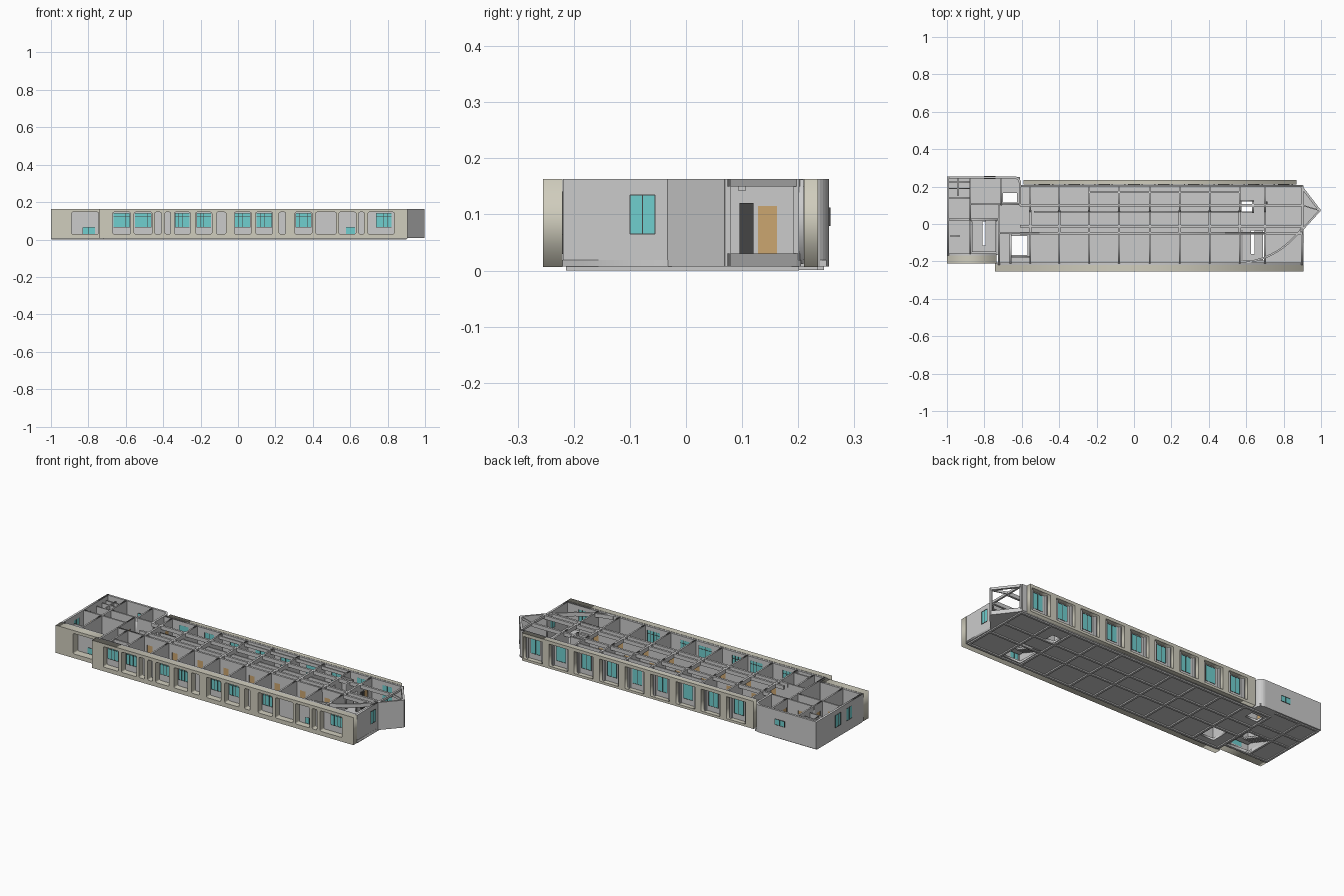
import bpy, bmesh, math

if "Cube" in bpy.data.objects:
    bpy.data.objects.remove(bpy.data.objects["Cube"])

TOP = 0.163


def mat(name, c):
    m = bpy.data.materials.new(name)
    m.diffuse_color = (*c, 1)
    m.use_nodes = True
    m.node_tree.nodes["Principled BSDF"].inputs["Base Color"].default_value = m.diffuse_color
    return m


CREAM = mat("cream_render", (0.63, 0.61, 0.51))
TEAL = mat("teal_glass", (0.16, 0.62, 0.62))
WOOD = mat("wood_door", (0.60, 0.38, 0.16))
DARK = mat("dark_metal", (0.06, 0.06, 0.06))


def mesh_obj(name, bm, m=None):
    bmesh.ops.recalc_face_normals(bm, faces=bm.faces[:])
    me = bpy.data.meshes.new(name)
    bm.to_mesh(me)
    bm.free()
    ob = bpy.data.objects.new(name, me)
    bpy.context.collection.objects.link(ob)
    if m:
        me.materials.append(m)
    return ob


def box(name, x0, x1, y0, y1, z0, z1, m=None):
    bm = bmesh.new()
    bmesh.ops.create_cube(bm, size=1)
    for v in bm.verts:
        v.co = ((x0 + x1) / 2 + v.co.x * (x1 - x0), (y0 + y1) / 2 + v.co.y * (y1 - y0),
                (z0 + z1) / 2 + v.co.z * (z1 - z0))
    return mesh_obj(name, bm, m)


def span(name, axis, u0, u1, c, t, z0, z1, m=None):
    """Box running along axis, centred at c on the other one."""
    if axis == 'x':
        return box(name, u0, u1, c - t / 2, c + t / 2, z0, z1, m)
    return box(name, c - t / 2, c + t / 2, u0, u1, z0, z1, m)


def rect(u0, u1, v0, v1, r=0.0):
    if r == 0:
        return [(u0, v0), (u1, v0), (u1, v1), (u0, v1)]
    pts = []
    for cx, cy, a in ((u1 - r, v0 + r, -90), (u1 - r, v1 - r, 0), (u0 + r, v1 - r, 90), (u0 + r, v0 + r, 180)):
        pts += [(cx + r * math.cos(math.radians(a + k * 30)), cy + r * math.sin(math.radians(a + k * 30)))
                for k in range(4)]
    return pts


def panel(name, axis, c, t, outline, holes, m=None):
    """Flat plate with holes: 'x'/'y' = wall along that axis, 'z' = slab."""
    cu = bpy.data.curves.new(name, 'CURVE')
    cu.dimensions, cu.fill_mode, cu.extrude = '2D', 'BOTH', t / 2
    for loop in [outline] + holes:
        s = cu.splines.new('POLY')
        s.points.add(len(loop) - 1)
        for p, q in zip(s.points, loop):
            p.co = (q[0], q[1], 0, 1)
        s.use_cyclic_u = True
    tmp = bpy.data.objects.new(name + "_curve", cu)
    bpy.context.collection.objects.link(tmp)
    bpy.context.view_layer.update()
    me = bpy.data.meshes.new_from_object(tmp.evaluated_get(bpy.context.evaluated_depsgraph_get()))
    bpy.data.objects.remove(tmp)
    ob = bpy.data.objects.new(name, me)
    bpy.context.collection.objects.link(ob)
    h = math.pi / 2
    ob.rotation_euler = {'x': (h, 0, 0), 'y': (h, 0, h), 'z': (0, 0, 0)}[axis]
    ob.location = {'x': (0, c, 0), 'y': (c, 0, 0), 'z': (0, 0, c)}[axis]
    me.materials.clear()
    if m:
        me.materials.append(m)
    return ob


def ribbon(name, pts, t, z0, z1):
    """Wall or beam following a plan path."""
    bm = bmesh.new()
    rows = []
    for i, p in enumerate(pts):
        a, b = pts[max(i - 1, 0)], pts[min(i + 1, len(pts) - 1)]
        d = math.hypot(b[0] - a[0], b[1] - a[1])
        n = (-(b[1] - a[1]) / d * t / 2, (b[0] - a[0]) / d * t / 2)
        rows.append([bm.verts.new((p[0] + s * n[0], p[1] + s * n[1], z))
                     for s, z in ((1, z0), (1, z1), (-1, z1), (-1, z0))])
    for r, q in zip(rows, rows[1:]):
        for k in range(4):
            bm.faces.new((r[k], r[(k + 1) % 4], q[(k + 1) % 4], q[k]))
    bm.faces.new(rows[0])
    bm.faces.new(rows[-1])
    return mesh_obj(name, bm)


def window(axis, u0, u1, z0, z1, c, panes=2, transom=False, t=0.009):
    span("window_glass", axis, u0, u1, c, t, z0, z1, TEAL)
    for k in range(panes + 1):
        u = u0 + (u1 - u0) * k / panes
        span("window_mullion", axis, u - 0.0008, u + 0.0008, c, t + 0.003, z0, z1, DARK)
    for z in [z0, z1] + ([z0 + 0.75 * (z1 - z0)] if transom else []):
        span("window_rail", axis, u0, u1, c, t + 0.003, z - 0.0008, z + 0.0008, DARK)


def wall(name, axis, u0, u1, c, doors=(), t=0.009, top=TOP, z0=0.012, m=WOOD):
    """Partition with door openings (centre positions) and door leaves."""
    w = 0.017
    panel(name, axis, c, t, rect(u0, u1, z0, top), [rect(d - w, d + w, 0.021, 0.115) for d in doors])
    for d in doors:
        span("door_leaf", axis, d - w, d + w, c, t * 0.5, 0.021, 0.115, m)


def stair(x0, x1, y0, y1, slot):
    """Two flights with a mid landing; y0 is the entry side."""
    n, ym, mid = 8, y1 + 0.035, 0.06
    xm = (x0 + x1) / 2
    for a, b, lo, hi in ((x0, xm - slot, 0.012, mid), (xm + slot, x1, 0.11, mid)):
        for k in range(n):
            ya, yb = (y0 + (ym - y0) * j / n for j in (k, k + 1))
            z = lo + (hi - lo) * (k + 0.5) / n
            box("stair_step", a, b, yb, ya, z - 0.01, z)
    box("stair_landing", x0, x1, y1, ym, mid - 0.008, mid)


# floor slabs with stair and shaft openings
panel("main_floor", 'z', 0.013, 0.012, rect(-0.72, 0.905, -0.22, 0.205),
      [rect(0.575, 0.695, -0.195, -0.035), rect(0.575, 0.63, 0.065, 0.12),
       rect(-0.655, -0.57, -0.165, -0.065), rect(-0.70, -0.625, 0.115, 0.165)])
panel("wing_floor", 'z', 0.013, 0.012, rect(-0.998, -0.72, -0.165, 0.25), [rect(-0.87, -0.735, -0.15, 0.02)])
box("wing_floor_back", -0.72, -0.61, 0.205, 0.25, 0.007, 0.019)
panel("bay_floor", 'z', 0.016, 0.018, [(0.9, -0.03), (0.992, 0.072), (0.9, 0.2)], [])

# ground beams below the slab
GRID = [-0.555, -0.4, -0.24, -0.08, 0.085, 0.245, 0.405, 0.565, 0.70, 0.895]
for x in GRID + [-0.715]:
    box("ground_beam_cross", x - 0.006, x + 0.006, -0.21, 0.2, 0, 0.01)
for y in (-0.208, -0.05, 0.06, 0.195):
    box("ground_beam_long", -0.715, 0.9, y - 0.006, y + 0.006, 0, 0.01)
for x in (-0.99, -0.875):
    box("wing_beam_cross", x - 0.006, x + 0.006, -0.16, 0.245, 0.001, 0.01)
for y in (-0.155, 0.02, 0.105, 0.24):
    box("wing_beam_long", -0.99, -0.715, y - 0.006, y + 0.006, 0.001, 0.01)

# front facade with rounded openings
front_windows = [(-0.67, -0.575), (-0.555, -0.46), (-0.34, -0.255), (-0.225, -0.14),
                 (-0.02, 0.07), (0.095, 0.185), (0.305, 0.395), (0.735, 0.825)]
niches = [(-0.445, -0.41), (-0.39, -0.36), (-0.115, -0.065), (0.22, 0.255), (0.415, 0.525),
          (0.54, 0.63), (0.645, 0.675), (0.695, 0.835)]
panel("front_facade", 'x', -0.2375, 0.035, rect(-0.742, 0.905, 0.006, TOP),
      [rect(a, b, 0.03, 0.146, 0.007) for a, b in front_windows[:-1] + niches], CREAM)
panel("front_inner_wall", 'x', -0.213, 0.012, rect(-0.742, 0.903, 0.012, TOP - 0.001),
      [rect(a + .004, b - .004, 0.065, 0.14) for a, b in front_windows] + [rect(0.577, 0.626, 0.03, 0.065)])
for a, b in front_windows:
    window('x', a + .004, b - .004, 0.065, 0.14, -0.214, 4, True)
window('x', 0.577, 0.626, 0.03, 0.065, -0.214, 2)

# left wing front
panel("wing_facade", 'x', -0.19, 0.044, rect(-1, -0.735, 0.006, TOP),
      [rect(-0.89, -0.745, 0.03, 0.146, 0.007)], CREAM)
panel("wing_inner_wall", 'x', -0.162, 0.011, rect(-0.999, -0.735, 0.012, TOP - 0.001),
      [rect(-0.83, -0.765, 0.03, 0.065)])
window('x', -0.83, -0.765, 0.03, 0.065, -0.163, 2)
wall("wing_side_wall", 'y', -0.218, 0.1, -0.722, (0.04,))

# back facade, one opening per bay
bays = [-0.48 + 0.16 * k for k in range(9)]
panel("back_facade", 'x', 0.2225, 0.025, rect(-0.59, 0.87, 0.006, TOP),
      [rect(c - 0.06, c + 0.06, 0.02, 0.145) for c in bays], CREAM)
panel("back_inner_wall", 'x', 0.204, 0.011, rect(-0.61, 0.9, 0.012, TOP - 0.001),
      [rect(c - 0.03, c + 0.03, 0.05, 0.14) for c in bays])
for c in bays:
    window('x', c - 0.03, c + 0.03, 0.05, 0.14, 0.205, 2)
    for s in (-0.05, 0.045):
        box("back_fin", c + s - 0.004, c + s + 0.004, 0.208, 0.222, 0.02, 0.15)

# left end wall and the rounded rear corner
panel("left_end_wall", 'y', -0.994, 0.012, rect(-0.168, 0.254, 0.007, TOP),
      [rect(c - 0.025, c + 0.025, 0.065, 0.135) for c in (0.06, -0.04)])
for c in (0.06, -0.04):
    window('y', c - 0.025, c + 0.025, 0.065, 0.135, -0.995, 2)
arc = [(-0.64 + 0.03 * math.sin(a), 0.219 + 0.03 * math.cos(a)) for a in (math.pi / 16 * k for k in range(9))]
curved = ribbon("rounded_rear_wall", [(-0.999, 0.249)] + arc + [(-0.61, 0.1)], 0.012, 0.007, TOP)
window('x', -0.80, -0.74, 0.08, 0.112, 0.249, 2, t=0.014)

# left wing partitions
wall("wing_partition", 'y', 0.02, 0.245, -0.875, (0.065,))
wall("wing_partition", 'y', 0.1, 0.245, -0.71, (0.13,))
wall("wing_partition", 'y', -0.16, 0.02, -0.875)
wall("wing_partition", 'x', -0.88, -0.605, 0.105, (-0.80,))
wall("wing_partition", 'x', -0.99, -0.72, 0.024, (-0.93, -0.76))
for y in (0.225, 0.19, 0.14):
    wall("wing_low_partition", 'x', -0.99, -0.88, y, (), 0.006, 0.14)
wall("wing_low_partition", 'y', 0.15, 0.245, -0.94, (), 0.006, 0.14)
wall("wing_low_partition", 'x', -0.985, -0.93, -0.065, (), 0.006, 0.12)

# corridor walls and room partitions
mids = [(a + b) / 2 - 0.04 for a, b in zip(GRID[:7], GRID[1:8])]
wall("corridor_wall_front", 'x', -0.72, 0.70, -0.05, mids + [0.6])
wall("corridor_wall_back", 'x', -0.535, 0.565, 0.065, [m + 0.04 for m in mids], 0.008, 0.14)
for x in GRID[:-1]:
    wall("front_room_wall", 'y', -0.21, -0.05, x)
    wall("back_room_wall", 'y', 0.065, 0.2, x, (0.145,) if x in (-0.555, 0.70) else ())
    box("corridor_beam", x - 0.006, x + 0.006, -0.05, 0.075, 0.14, TOP)
wall("shaft_wall", 'y', -0.21, -0.05, -0.66)
wall("shaft_wall", 'x', -0.66, -0.555, -0.175)
wall("shaft_wall", 'x', 0.565, 0.64, 0.125)
wall("shaft_wall", 'y', 0.06, 0.125, 0.636)
span("lobby_dark_door", 'y', 0.095, 0.12, 0.71, 0.008, 0.025, 0.12, DARK)
for y in (0.1, -0.012, -0.05):
    box("ceiling_beam_long", -0.61, 0.9, y - 0.006, y + 0.006, 0.142, TOP)
box("ceiling_beam_long", -0.24, 0.565, 0.165, 0.173, 0.145, TOP)

# stairs
stair(0.58, 0.69, -0.035, -0.195, 0.009)
stair(-0.865, -0.738, 0.018, -0.15, 0.008)

# right end wall, curved beam and pointed glazed bay
panel("right_end_wall", 'y', 0.898, 0.012, rect(-0.219, -0.028, 0.007, TOP), [rect(-0.1, -0.055, 0.065, 0.135)])
window('y', -0.1, -0.055, 0.065, 0.135, 0.9, 2)
P, Q = (0.993, 0.072), (0.895, 0.2)
ribbon("bay_wall", [(0.9, -0.03), P], 0.01, 0.007, TOP)
ribbon("bay_sill", [P, Q], 0.012, 0.007, 0.03)
ribbon("bay_lintel", [P, Q], 0.012, 0.15, TOP)
ribbon("bay_tie_beam", [(0.9, -0.03), (0.9, 0.2)], 0.01, 0.15, TOP)
for f in (0.02, 0.97):
    x, y = P[0] + (Q[0] - P[0]) * f, P[1] + (Q[1] - P[1]) * f
    box("bay_post", x - 0.005, x + 0.005, y - 0.005, y + 0.005, 0.007, TOP)
ribbon("bay_roof_brace", [(0.9, 0.1), P], 0.006, 0.15, TOP)
sweep = []
for k in range(13):
    t = k / 12
    sweep.append(tuple((1 - t) ** 2 * a + 2 * t * (1 - t) * b + t * t * c
                       for a, b, c in zip((0.6, -0.205), (0.78, -0.18), (0.9, -0.02))))
ribbon("curved_beam", sweep, 0.01, 0.142, TOP)
